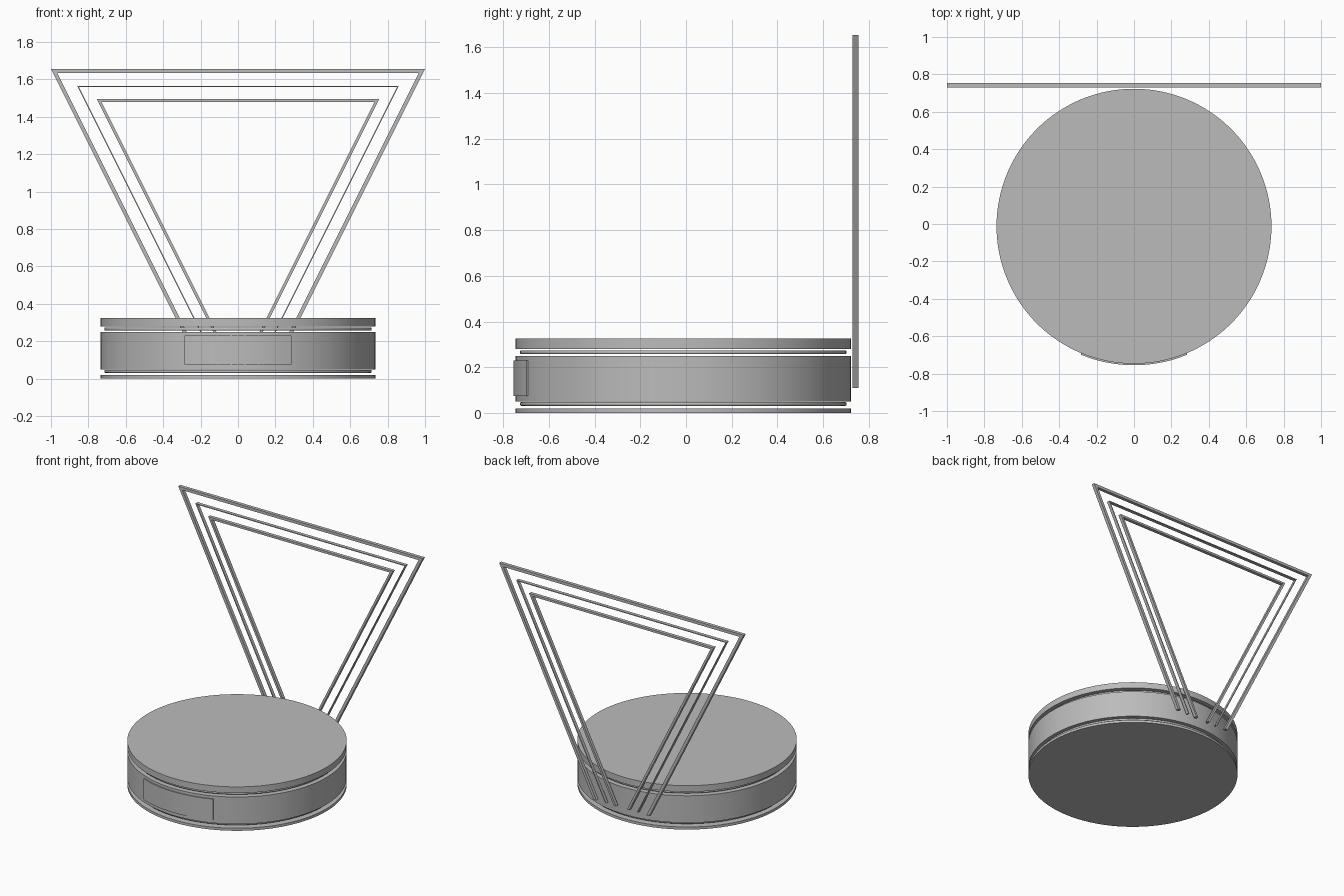
import bpy, bmesh, math
from mathutils import Vector

if "Cube" in bpy.data.objects:
    bpy.data.objects.remove(bpy.data.objects["Cube"], do_unlink=True)

CENTRE_Y = -0.012
RADIUS = 0.735

grey = bpy.data.materials.new("neutral_grey")
grey.use_nodes = True
colour = (0.5, 0.5, 0.5, 1)
grey.diffuse_color = colour
grey.node_tree.nodes["Principled BSDF"].inputs["Base Color"].default_value = colour


def finish(name, bm, smooth=False):
    bmesh.ops.recalc_face_normals(bm, faces=bm.faces)
    mesh = bpy.data.meshes.new(name)
    bm.to_mesh(mesh)
    bm.free()
    mesh.materials.append(grey)
    obj = bpy.data.objects.new(name, mesh)
    bpy.context.collection.objects.link(obj)
    if smooth:
        bpy.ops.object.select_all(action="DESELECT")
        obj.select_set(True)
        bpy.context.view_layer.objects.active = obj
        bpy.ops.object.shade_smooth_by_angle(angle=math.radians(30))
    return obj


def extrude(name, outline, offset, smooth=False):
    """Extrude a planar outline by an offset vector."""
    bm = bmesh.new()
    face = bm.faces.new([bm.verts.new(p) for p in outline])
    new = bmesh.ops.extrude_face_region(bm, geom=[face])["geom"]
    verts = [v for v in new if isinstance(v, bmesh.types.BMVert)]
    bmesh.ops.translate(bm, verts=verts, vec=offset)
    return finish(name, bm, smooth)


def arc(radius, start, end, steps):
    return [Vector((radius * math.sin(a), CENTRE_Y - radius * math.cos(a), 0))
            for a in (start + (end - start) * i / steps for i in range(steps + 1))]


def disc(name, radius, bottom, top, bevel=0):
    outline = [p + Vector((0, 0, bottom)) for p in arc(radius, 0, math.tau, 128)[:-1]]
    obj = extrude(name, outline, (0, 0, top - bottom), True)
    if bevel:
        mod = obj.modifiers.new("rounded_rim", "BEVEL")
        mod.width = bevel
        mod.segments = 3


# Stacked round base with thin gaps between the layers
disc("base_plate", RADIUS, 0, 0.019)
disc("lower_ring", 0.715, 0.031, 0.047, 0.006)
disc("drum_body", RADIUS, 0.05, 0.25)
disc("upper_ring", 0.715, 0.257, 0.274, 0.006)
disc("lid", RADIUS, 0.279, 0.325)

# Curved panel wrapped on the front of the drum
outer = RADIUS + 0.008
half = math.asin(0.285 / outer)
panel = arc(outer, -half, half, 24) + arc(RADIUS - 0.01, half, -half, 24)
extrude("front_panel", [p + Vector((0, 0, 0.075)) for p in panel], (0, 0, 0.155), True)


# Nested open triangles standing behind the drum, sides sloping 2 up to 1 across
def triangle(name, half_width, top, thickness, foot=0.11, front=0.73, back=0.755):
    inner_top = top - thickness
    side = thickness * math.sqrt(5) / 2
    inner_half = half_width - thickness / 2 - side
    foot_out = half_width - (top - foot) / 2
    right = [(half_width, top), (foot_out, foot), (foot_out - side, foot),
             (inner_half, inner_top)]
    outline = right + [(-x, z) for x, z in reversed(right)]
    extrude(name, [(x, front, z) for x, z in outline], (0, back - front, 0))


triangle("outer_triangle", 1.0, 1.655, 0.021)
triangle("middle_triangle", 0.86, 1.565, 0.006)
triangle("inner_triangle", 0.755, 1.495, 0.016)
